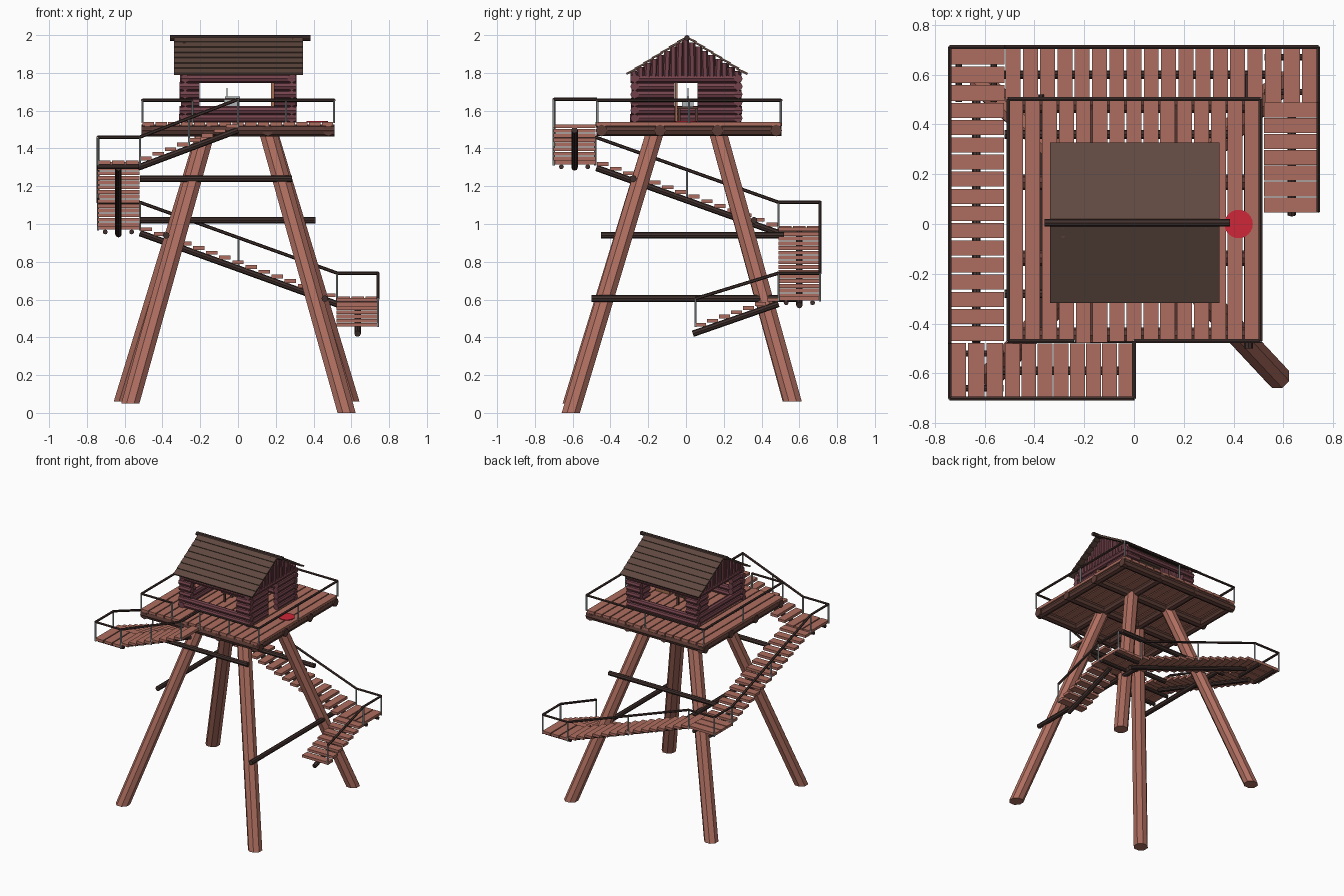
import bpy, bmesh, math, random
from mathutils import Vector, Matrix

if "Cube" in bpy.data.objects:
    bpy.data.objects.remove(bpy.data.objects["Cube"])
random.seed(4)

def mat(name, c):
    m = bpy.data.materials.new(name)
    m.diffuse_color = (*c, 1)
    m.use_nodes = True
    m.node_tree.nodes["Principled BSDF"].inputs["Base Color"].default_value = m.diffuse_color
    return m

WOOD = mat("red_brown_wood", (0.42, 0.155, 0.115))
BEAM = mat("dark_beam_wood", (0.105, 0.045, 0.036))
DARK = mat("dark_log", (0.052, 0.030, 0.026))
WALL = mat("maroon_log", (0.17, 0.055, 0.070))
ROOF = mat("roof_board", (0.115, 0.066, 0.050))
GREY = mat("grey_metal", (0.42, 0.45, 0.46))
DOOR = mat("door_wood", (0.36, 0.15, 0.08))
RED = mat("red_marker", (0.62, 0.02, 0.04))


class Part:
    """Collects boxes and logs into one object."""
    def __init__(self, name, material):
        self.name, self.mat, self.bm = name, material, bmesh.new()

    def box(self, c, s, rot=None):
        m = Matrix.Translation(c) @ (rot or Matrix()) @ Matrix.Diagonal((*s, 1))
        bmesh.ops.create_cube(self.bm, size=1, matrix=m)

    def log(self, a, b, r, n=8, r2=None):
        a, b = Vector(a), Vector(b)
        d = b - a
        m = Matrix.Translation((a + b) / 2) @ d.to_track_quat('Z', 'Y').to_matrix().to_4x4()
        bmesh.ops.create_cone(self.bm, cap_ends=True, segments=n, radius1=r,
                              radius2=r2 or r, depth=d.length, matrix=m)

    def done(self):
        me = bpy.data.meshes.new(self.name)
        self.bm.to_mesh(me)
        self.bm.free()
        me.materials.append(self.mat)
        ob = bpy.data.objects.new(self.name, me)
        bpy.context.collection.objects.link(ob)


# Legs: leaning eight-sided posts with level ends
def leg(name, top, bottom, r=0.052, n=8):
    p = Part(name, WOOD)
    rings = [[p.bm.verts.new((c[0] + r * math.cos((i + .5) * math.tau / n),
                              c[1] + r * math.sin((i + .5) * math.tau / n), c[2]))
              for i in range(n)] for c in (bottom, top)]
    for i in range(n):
        j = (i + 1) % n
        p.bm.faces.new((rings[0][i], rings[0][j], rings[1][j], rings[1][i]))
    p.bm.faces.new(rings[0][::-1])
    p.bm.faces.new(rings[1])
    p.done()

leg("front_right_leg", (0.155, -0.16, 1.5), (0.575, -0.61, 0.0))
leg("back_right_leg", (0.16, 0.165, 1.5), (0.595, 0.565, 0.06))
leg("front_left_leg", (-0.165, -0.16, 1.5), (-0.57, -0.605, 0.05))
leg("back_left_leg", (-0.17, 0.165, 1.5), (-0.61, 0.56, 0.06))

# Cross braces between the legs
p = Part("cross_braces", DARK)
p.log((0.46, -0.50, 0.605), (0.46, 0.60, 0.605), 0.018)
p.log((-0.38, -0.45, 0.94), (-0.38, 0.52, 0.94), 0.018)
p.log((-0.52, 0.36, 1.02), (0.41, 0.36, 1.02), 0.018)
p.log((-0.52, -0.28, 1.24), (0.285, -0.28, 1.24), 0.018)
p.done()

# Platform: log grid and planks
p = Part("platform_beams", BEAM)
for v in (-1, -0.33, 0.33, 1):
    p.log((-0.51, 0.015 + v * 0.462, 1.495), (0.512, 0.015 + v * 0.462, 1.495), 0.031)
    p.log((v * 0.478, -0.475, 1.494), (v * 0.478, 0.505, 1.494), 0.029)
p.done()
p = Part("platform_planks", WOOD)
for i in range(15):
    x = -0.475 + i * 0.0678
    p.box((x, 0.015 + random.uniform(-.004, .004), 1.53), (0.06, 0.98, 0.02))
p.done()

# Stairs: treads, centre stringers and corner landings
treads = Part("stair_treads", WOOD)
under = Part("stair_stringers", DARK)

def flight(a, b, n):
    a, b = Vector(a), Vector(b)
    along_x = abs(b.x - a.x) > abs(b.y - a.y)
    for i in range(n):
        c = a.lerp(b, (i + .5) / n)
        treads.box(c, (0.06, 0.222, 0.02) if along_x else (0.222, 0.06, 0.02))
    drop = Vector((0, 0, 0.033))
    under.log(a.lerp(b, -0.02) - drop, b - drop, 0.017)

def landing(x, y, z, along_x):
    for k in (-1, 0, 1):
        o = k * 0.074
        treads.box((x, y + o, z) if along_x else (x + o, y, z),
                   (0.225, 0.066, 0.02) if along_x else (0.066, 0.225, 0.02))
    for k in (-0.07, 0.07):
        if along_x:
            under.log((x + k, y - .11, z - .022), (x + k, y + .11, z - .022), 0.013)
        else:
            under.log((x - .11, y + k, z - .022), (x + .11, y + k, z - .022), 0.013)

flight((0.633, 0.045, 0.455), (0.633, 0.49, 0.61), 7)
landing(0.633, 0.60, 0.605, False)
flight((0.52, 0.60, 0.61), (-0.52, 0.60, 0.985), 15)
landing(-0.633, 0.60, 0.98, True)
flight((-0.633, 0.49, 0.985), (-0.633, -0.475, 1.33), 14)
landing(-0.633, -0.59, 1.325, False)
flight((-0.52, -0.59, 1.335), (0.0, -0.59, 1.53), 8)
treads.done()
under.done()

# Railings: dark rails on thin grey posts
rails = Part("hand_rails", DARK)
posts = Part("rail_posts", GREY)

def railing(pts, drop):
    pts = [Vector(q) for q in pts]
    stand = list(pts)
    for a, b in zip(pts, pts[1:]):
        rails.log(a, b, 0.009, 6)
        if (b - a).length > 0.5:
            stand.append((a + b) / 2)
    for q in stand:
        posts.log(q - Vector((0, 0, drop)), q, 0.006, 6)

railing([(0.74, 0.05, 0.605), (0.74, 0.49, 0.74), (0.74, 0.71, 0.74), (0.525, 0.71, 0.74),
         (-0.52, 0.71, 1.115), (-0.74, 0.71, 1.115), (-0.74, 0.49, 1.115),
         (-0.74, -0.48, 1.46), (-0.74, -0.70, 1.46), (-0.52, -0.70, 1.46),
         (0, -0.70, 1.66), (0, -0.47, 1.66)], 0.15)
railing([(0, -0.47, 1.655), (0.508, -0.47, 1.655), (0.508, 0.502, 1.655),
         (-0.505, 0.502, 1.655), (-0.505, -0.47, 1.655), (-0.24, -0.47, 1.655)], 0.12)
rails.done()
posts.done()

# Cabin walls: stacked logs split around the openings
def wall(name, along_x, fixed, half, lo, hi, z0):
    p = Part(name, WALL)
    for i in range(6):
        z = 1.56 + i * 0.042
        e0, e1 = -half - random.uniform(0, .012), half + random.uniform(0, .012)
        spans = [(e0, lo), (hi, e1)] if z0 < z < 1.75 else [(e0, e1)]
        for s, t in spans:
            if along_x:
                p.log((s, fixed, z), (t, fixed, z), 0.0225)
            else:
                p.log((fixed, s, z), (fixed, t, z), 0.0225)
    p.done()

wall("cabin_front_wall", True, -0.272, 0.30, -0.205, 0.19, 1.62)
wall("cabin_back_wall", True, 0.277, 0.30, -0.205, 0.19, 1.62)
wall("cabin_left_wall", False, -0.28, 0.285, -0.15, 0.15, 1.62)
wall("cabin_right_wall", False, 0.285, 0.285, -0.06, 0.06, 1.5)

# Gable ends: upright logs under the roof
p = Part("gable_logs", WALL)
for x in (-0.285, 0.29):
    for i in range(-8, 9):
        y = i * 0.034
        p.log((x, y, 1.78), (x, y + random.uniform(-.006, .006), 1.982 - abs(y) * 0.64), 0.0185, 6)
p.done()

# Roof: overlapping boards on both slopes and a ridge log
p = Part("roof_boards", ROOF)
ang = math.atan2(0.2, 0.32)
for side in (-1, 1):
    for i in range(7):
        t = (i + .5) / 7
        p.box((0.003, 0.005 + side * 0.315 * t, 1.99 - 0.196 * t),
              (0.682, 0.062, 0.011), Matrix.Rotation(-side * (ang - 0.1), 4, 'X'))
p.done()
p = Part("roof_ridge_log", DARK)
p.log((-0.36, 0.005, 1.985), (0.385, 0.005, 1.985), 0.015)
p.done()

# Open door swung inwards
p = Part("door", DOOR)
p.box((0.235, -0.052, 1.645), (0.12, 0.015, 0.21))
p.done()

# Table with a sighting instrument
p = Part("table", BEAM)
p.box((-0.03, 0.01, 1.615), (0.16, 0.12, 0.012))
for x in (-0.09, 0.03):
    for y in (-0.035, 0.055):
        p.box((x, y, 1.575), (0.014, 0.014, 0.075))
p.done()
p = Part("instrument", GREY)
p.box((-0.04, 0.01, 1.64), (0.07, 0.06, 0.04))
p.box((-0.03, 0.01, 1.67), (0.08, 0.012, 0.01))
p.box((-0.058, 0.01, 1.695), (0.006, 0.006, 0.05))
p.done()

# Red round marker on the deck
p = Part("red_deck_marker", RED)
p.log((0.42, 0, 1.538), (0.42, 0, 1.546), 0.057, 24)
p.done()
